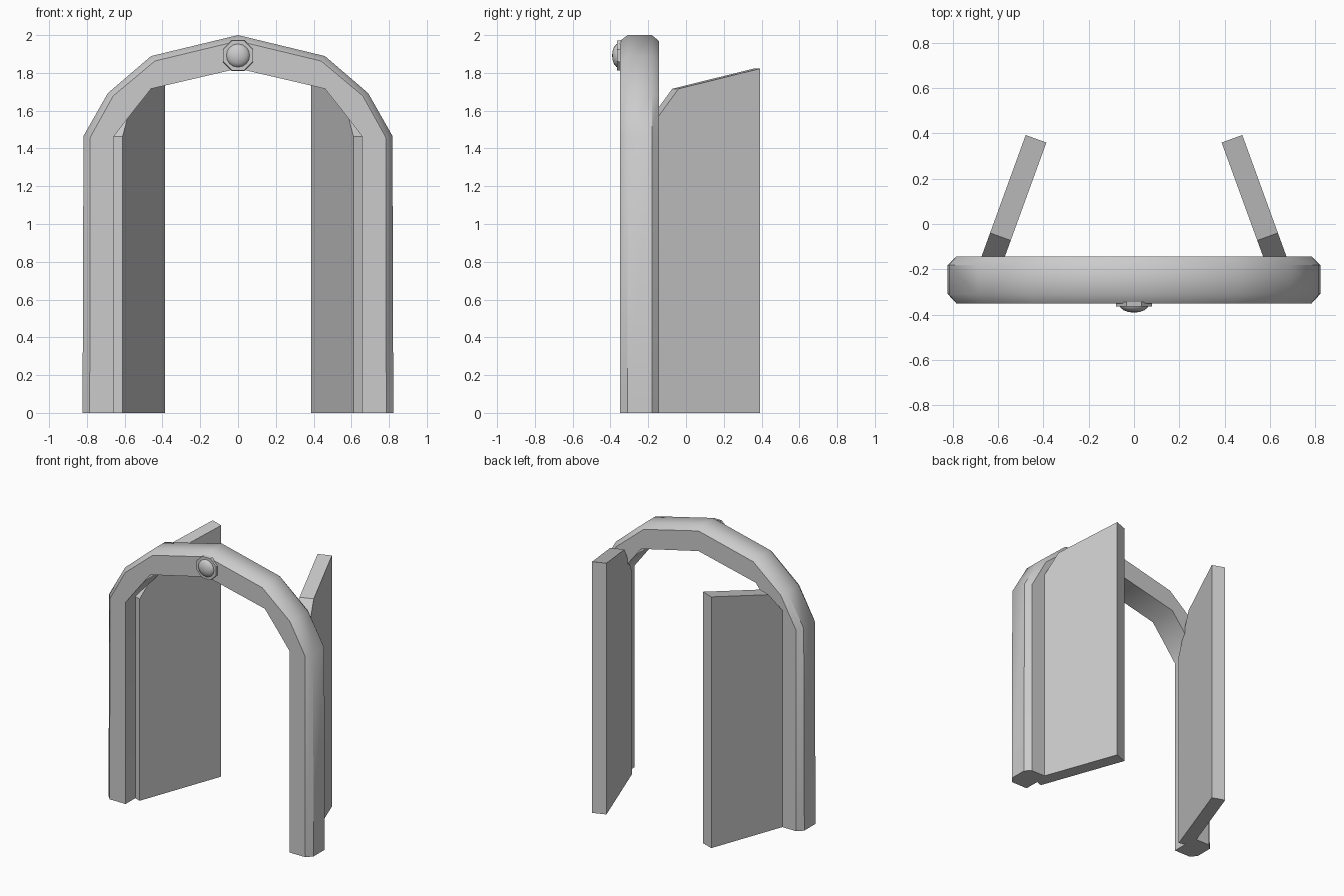
import bpy, bmesh, math
from mathutils import Matrix, Vector

if "Cube" in bpy.data.objects:
    bpy.data.objects.remove(bpy.data.objects["Cube"])


def finish(name, bm, smooth=None):
    bmesh.ops.recalc_face_normals(bm, faces=bm.faces)
    me = bpy.data.meshes.new(name)
    bm.to_mesh(me)
    bm.free()
    ob = bpy.data.objects.new(name, me)
    bpy.context.collection.objects.link(ob)
    if smooth:
        bpy.ops.object.select_all(action='DESELECT')
        ob.select_set(True)
        bpy.context.view_layer.objects.active = ob
        bpy.ops.object.shade_smooth_by_angle(angle=math.radians(smooth))
    return ob


def full(half):
    # mirror a right-hand outline (foot to apex) into a whole arch
    return half + [(-x, z) for x, z in reversed(half[:-1])]


# Arch frame: loft between outlines, chamfered on the outer rim only
outer = full([(0.823, 0), (0.818, 1.466), (0.689, 1.693), (0.46, 1.889), (0, 2.0)])
rim = full([(0.785, 0), (0.784, 1.456), (0.661, 1.678), (0.44, 1.863), (0, 1.969)])
inner = full([(0.657, 0), (0.657, 1.464), (0.56, 1.59), (0.46, 1.716), (0, 1.823)])
section = [(inner, -0.35), (rim, -0.35), (outer, -0.309),
           (outer, -0.181), (rim, -0.143), (inner, -0.143)]
bm = bmesh.new()
loops = [[bm.verts.new((x, y, z)) for x, z in line] for line, y in section]
n = len(loops)
for i in range(n):
    a, b = loops[i], loops[(i + 1) % n]
    for j in range(len(a) - 1):
        bm.faces.new((a[j], a[j + 1], b[j + 1], b[j]))
for end in (0, -1):
    bm.faces.new([l[end] for l in loops])
finish("arch_frame", bm, 40)

# Door leaves: each fills half of the arch opening, swung open 70 degrees
leaf = [(0, 0), (0.655, 0), (0.655, 1.823), (0.195, 1.716), (0, 1.464)]
along = Vector((0.342, 0.94, 0))
across = Vector((-0.94, 0.342, 0)) * 0.097
start = Vector((-0.611, -0.256, 0))
for side, name in ((1, "left_door"), (-1, "right_door")):
    bm = bmesh.new()
    rings = []
    for k in (0, 1):
        pts = [start + along * d + across * k + Vector((0, 0, z)) for d, z in leaf]
        rings.append([bm.verts.new((p.x * side, p.y, p.z)) for p in pts])
        bm.faces.new(rings[-1])
    for i in range(5):
        j = (i + 1) % 5
        bm.faces.new((rings[0][i], rings[0][j], rings[1][j], rings[1][i]))
    finish(name, bm)

# Lamp bezel: thin octagonal plate on the apex
front = Matrix.Rotation(math.pi / 2, 4, 'X')
bm = bmesh.new()
bmesh.ops.create_cone(bm, cap_ends=True, segments=8, radius1=0.088, radius2=0.085,
                      depth=0.02, matrix=Matrix.Translation((0, -0.354, 1.892))
                      @ front @ Matrix.Rotation(math.pi / 8, 4, 'Z'))
finish("lamp_bezel", bm)

# Lamp dome: flattened hemisphere
bm = bmesh.new()
bmesh.ops.create_uvsphere(bm, u_segments=16, v_segments=8, radius=0.065,
                          matrix=Matrix.Translation((0, -0.355, 1.892)) @ front
                          @ Matrix.Diagonal((1, 1, 0.56, 1)))
bmesh.ops.bisect_plane(bm, geom=bm.verts[:] + bm.edges[:] + bm.faces[:],
                       plane_co=(0, -0.35, 0), plane_no=(0, 1, 0), clear_outer=True)
finish("lamp_dome", bm, 40)
